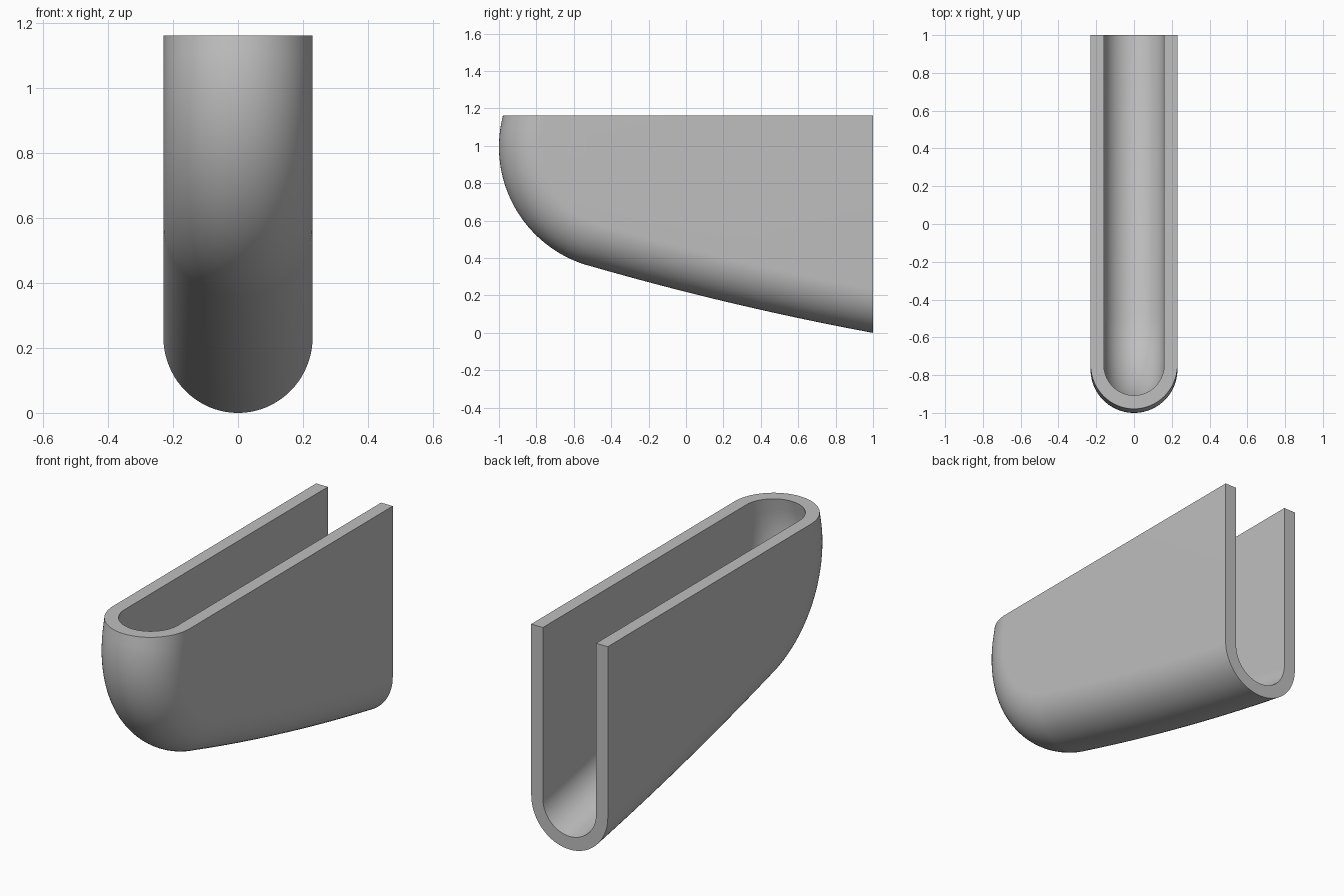
import bpy
import bmesh
from math import sin, cos, pi, radians
from mathutils import Vector

cube = bpy.data.objects.get("Cube")
if cube:
    bpy.data.objects.remove(cube, do_unlink=True)

OUTER, INNER = 0.23, 0.16      # radii of the rounded channel
TOP, BACK = 1.163, 1.0         # flat cut planes
NOSE_R = 0.66                  # radius of the nose sweep
SEGS = 40

# Material
grey = bpy.data.materials.new("light_grey")
grey.use_nodes = True
colour = (0.52, 0.52, 0.52, 1)
grey.diffuse_color = colour
grey.node_tree.nodes["Principled BSDF"].inputs["Base Color"].default_value = colour


# Keel line as (point, tangent) pairs in the y-z plane, from back to top front
def keel():
    path = []
    for i in range(25):
        s = 0.06 + 1.44 * i / 24
        path.append((Vector((0, 1 - s, 0.185 * s + 0.034 * s * s)),
                     Vector((0, -1, 0.185 + 0.068 * s)).normalized()))
    for i in range(49):
        a = radians(18 + 84 * i / 48)
        path.append((Vector((0, -0.34 - NOSE_R * sin(a), 0.994 - NOSE_R * cos(a))),
                     Vector((0, -cos(a), sin(a)))))
    return path


path = keel()
bm = bmesh.new()


# Half-round section swept along the keel, its ends slid onto the cut planes
def sweep(radius):
    rings = []
    for i, (point, tangent) in enumerate(path):
        inward = Vector((0, tangent.z, -tangent.y))
        ring = []
        for j in range(SEGS + 1):
            a = -pi / 2 + pi * j / SEGS
            co = point + inward * (OUTER - radius * cos(a))
            co.x = radius * sin(a)
            if i == 0:
                co += tangent * ((BACK - co.y) / tangent.y)
            elif i == len(path) - 1:
                co += tangent * ((TOP - co.z) / tangent.z)
            ring.append(bm.verts.new(co))
        rings.append(ring)
    for a, b in zip(rings, rings[1:]):
        strip(a, b)
    # Flat side walls reaching up to the back top corner
    corners = [bm.verts.new((side * radius, BACK, TOP)) for side in (-1, 1)]
    for corner, j in zip(corners, (0, SEGS)):
        bm.faces.new([corner] + [ring[j] for ring in rings])
    return [[corners[0]] + ring + [corners[1]] for ring in (rings[0], rings[-1])]


def strip(a, b):
    for j in range(len(a) - 1):
        bm.faces.new((a[j], a[j + 1], b[j + 1], b[j]))


# Outer and inner skins joined by the flat back and top rims
for outer_edge, inner_edge in zip(sweep(OUTER), sweep(INNER)):
    strip(outer_edge, inner_edge)

bmesh.ops.recalc_face_normals(bm, faces=bm.faces)
mesh = bpy.data.meshes.new("curved_channel")
bm.to_mesh(mesh)
bm.free()
mesh.materials.append(grey)
channel = bpy.data.objects.new("curved_channel", mesh)
bpy.context.collection.objects.link(channel)

bpy.ops.object.select_all(action="DESELECT")
channel.select_set(True)
bpy.context.view_layer.objects.active = channel
bpy.ops.object.shade_smooth_by_angle(angle=radians(30))
